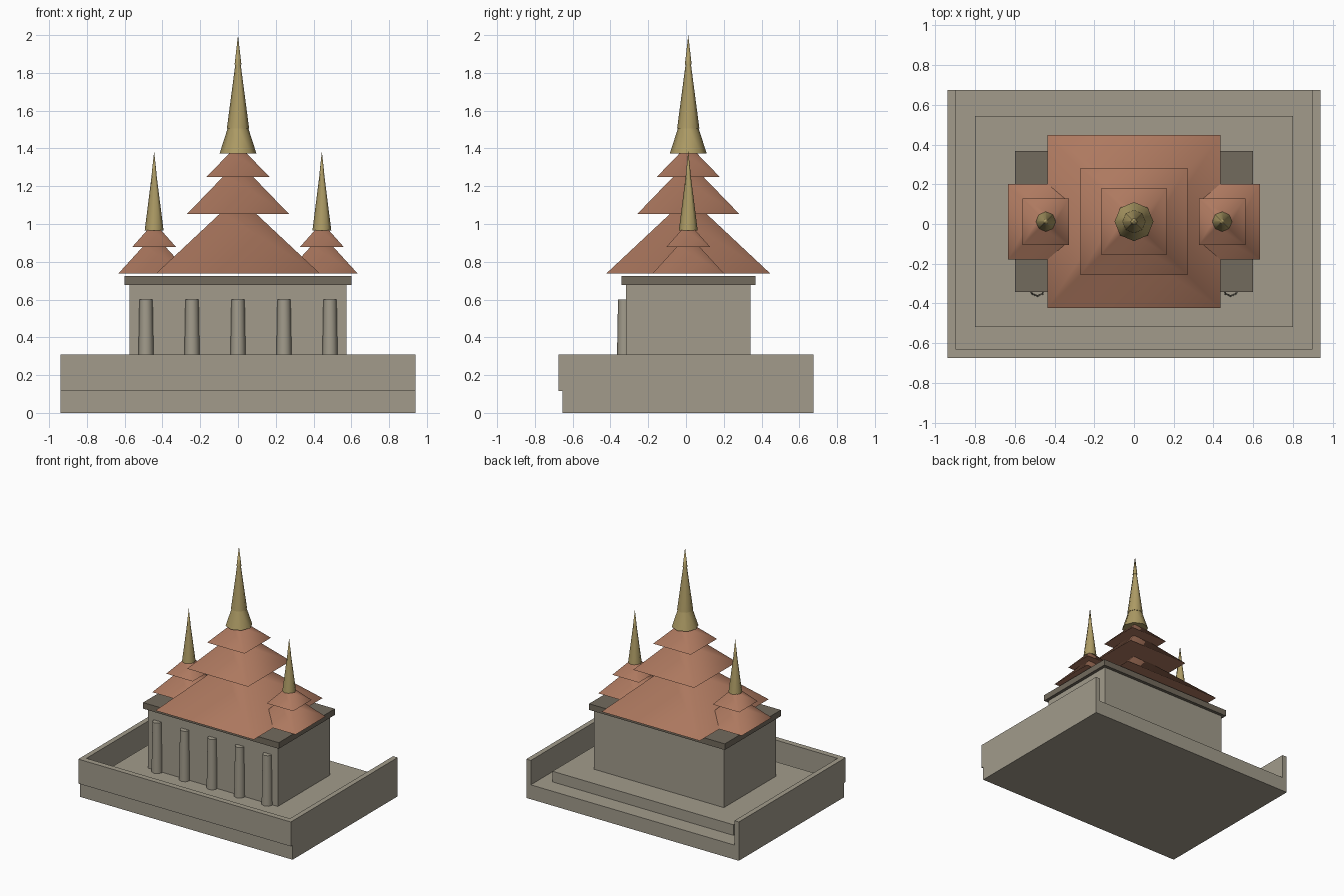
import bpy
import bmesh
import math
from mathutils import Matrix

if "Cube" in bpy.data.objects:
    bpy.data.objects.remove(bpy.data.objects["Cube"])

CY = 0.012  # the building sits slightly behind the origin


def material(name, rgb):
    m = bpy.data.materials.new(name)
    m.diffuse_color = (*rgb, 1)
    m.use_nodes = True
    m.node_tree.nodes["Principled BSDF"].inputs["Base Color"].default_value = m.diffuse_color
    return m


STONE = material("stone", (0.36, 0.33, 0.26))
TRIM = material("dark_trim", (0.17, 0.145, 0.11))
ROOF = material("terracotta", (0.42, 0.19, 0.115))
GOLD = material("gold", (0.42, 0.33, 0.13))


def finish(name, bm, mat):
    mesh = bpy.data.meshes.new(name)
    bm.to_mesh(mesh)
    bm.free()
    mesh.materials.append(mat)
    obj = bpy.data.objects.new(name, mesh)
    bpy.context.collection.objects.link(obj)
    return obj


def box(name, x, y, z, mat):
    """Box from (min, max) pairs."""
    bm = bmesh.new()
    bmesh.ops.create_cube(bm, size=1)
    for v in bm.verts:
        v.co = [p[0] + (c + 0.5) * (p[1] - p[0]) for c, p in zip(v.co, (x, y, z))]
    return finish(name, bm, mat)


def cone(name, x, y, z, r1, r2, mat, sides=8):
    """Smooth-sided frustum over z = (bottom, top) with flat caps."""
    bm = bmesh.new()
    turn = Matrix.Rotation(math.pi / 4 if sides == 4 else 0, 4, 'Z')
    place = Matrix.Translation((x, y, (z[0] + z[1]) / 2)) @ turn
    bmesh.ops.create_cone(bm, cap_ends=True, segments=sides, radius1=r1,
                          radius2=r2, depth=z[1] - z[0], matrix=place)
    bm.normal_update()
    for f in bm.faces:
        f.smooth = abs(f.normal.z) < 0.99
    return finish(name, bm, mat)


def roof_tier(name, x, z, half1, half2):
    k = math.sqrt(2)
    return cone(name, x, CY, z, half1 * k, half2 * k, ROOF, 4)


# Stepped platform with a parapet on three sides, open at the back
box("base_slab", (-0.94, 0.94), (-0.653, 0.675), (0, 0.115), STONE)
box("terrace", (-0.80, 0.80), (-0.52, 0.543), (0.115, 0.20), STONE)
box("front_parapet", (-0.94, 0.94), (-0.675, -0.63), (0.115, 0.31), STONE)
for side, s in (("left", -1), ("right", 1)):
    box(side + "_parapet", sorted((s * 0.90, s * 0.94)), (-0.63, 0.675), (0.115, 0.31), STONE)

# Hall, cornice and front columns
box("hall", (-0.575, 0.575), (-0.318, 0.342), (0.20, 0.677), STONE)
box("cornice", (-0.60, 0.60), (-0.342, 0.367), (0.677, 0.726), TRIM)
for i in range(5):
    cone(f"column_{i + 1}", (i - 2) * 0.2435, -0.325, (0.20, 0.60), 0.042, 0.035, STONE)

# Central tiered roof
for i, (z0, z1, a, b) in enumerate([(0.737, 1.06, 0.435, 0.09),
                                    (1.053, 1.26, 0.27, 0.07),
                                    (1.25, 1.38, 0.166, 0.04)]):
    roof_tier(f"main_roof_tier_{i + 1}", 0, (z0, z1), a, b)

# Central spire
cone("main_spire_base", 0, CY, (1.372, 1.515), 0.098, 0.052, GOLD)
cone("main_spire_shaft", 0, CY, (1.505, 1.87), 0.059, 0.011, GOLD)
cone("main_spire_tip", 0, CY, (1.845, 2.0), 0.018, 0, GOLD)

# Side roofs and their small spires
for side, x in (("left", -0.444), ("right", 0.444)):
    roof_tier(side + "_roof_tier_1", x, (0.737, 0.885), 0.19, 0.055)
    roof_tier(side + "_roof_tier_2", x, (0.877, 0.975), 0.117, 0.03)
    cone(side + "_spire_shaft", x, CY, (0.965, 1.29), 0.05, 0.009, GOLD)
    cone(side + "_spire_tip", x, CY, (1.265, 1.385), 0.013, 0, GOLD)
